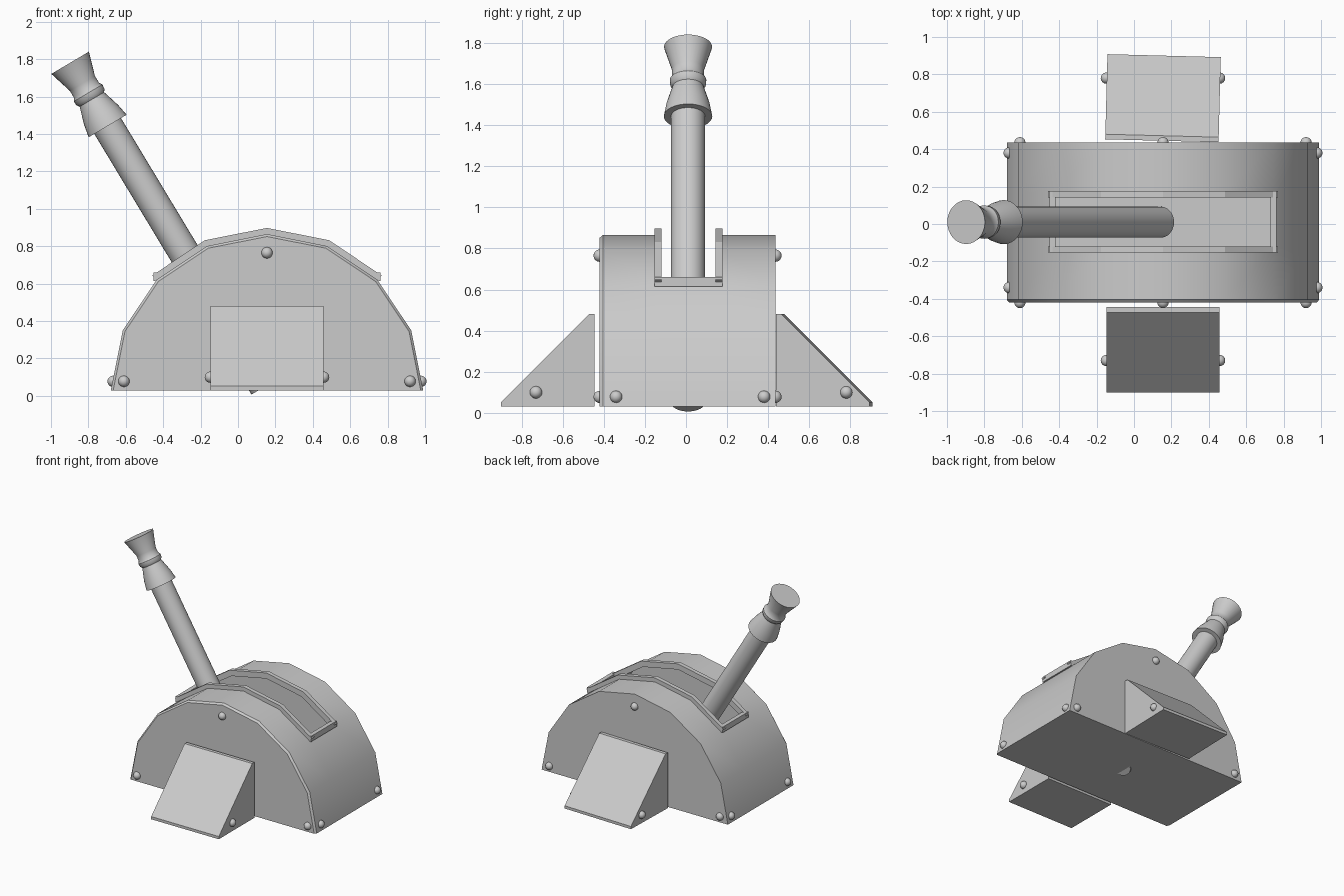
import bpy, bmesh, math
from mathutils import Vector, Matrix

if "Cube" in bpy.data.objects:
    bpy.data.objects.remove(bpy.data.objects["Cube"])

CX, Z0, R = 0.155, 0.03, 0.835      # half 16-gon housing
LEVER_Y = 0.01


def finish(name, bm, smooth=None, recalc=True):
    if recalc:
        bmesh.ops.recalc_face_normals(bm, faces=bm.faces)
    me = bpy.data.meshes.new(name)
    bm.to_mesh(me)
    bm.free()
    ob = bpy.data.objects.new(name, me)
    bpy.context.collection.objects.link(ob)
    if smooth:
        bpy.ops.object.select_all(action='DESELECT')
        ob.select_set(True)
        bpy.context.view_layer.objects.active = ob
        bpy.ops.object.shade_smooth_by_angle(angle=math.radians(smooth))
    return ob


def arc(r, i):
    a = math.pi * i / 8
    return CX - r * math.cos(a), Z0 + r * math.sin(a)


def prism(bm, outline, to3d, a, b):
    """Extrude a 2D outline between a and b; to3d maps (u, v, w) to a point."""
    lo = [bm.verts.new(to3d(u, v, a)) for u, v in outline]
    hi = [bm.verts.new(to3d(u, v, b)) for u, v in outline]
    bm.faces.new(lo)
    bm.faces.new(hi[::-1])
    n = len(lo)
    for i in range(n):
        j = (i + 1) % n
        bm.faces.new((lo[i], hi[i], hi[j], lo[j]))


def lathe(name, profile, base, axis, segs=32):
    bm = bmesh.new()
    m = Matrix.Translation(base) @ axis.to_track_quat('Z', 'Y').to_matrix().to_4x4()
    rings = [[bm.verts.new(m @ Vector((r * math.cos(2 * math.pi * k / segs),
                                       r * math.sin(2 * math.pi * k / segs), t)))
              for k in range(segs)] for t, r in profile]
    for p, q in zip(rings, rings[1:]):
        for k in range(segs):
            j = (k + 1) % segs
            bm.faces.new((p[k], p[j], q[j], q[k]))
    bm.faces.new(rings[0])
    bm.faces.new(rings[-1])
    return finish(name, bm, 35)


# Housing: hollow half drum with an open slot and a small front bevel
bm = bmesh.new()
rows = []
for y, r in [(-0.42, 0.822), (-0.405, R), (-0.13, R), (0.155, R), (0.435, R)]:
    rows.append([bm.verts.new((arc(r, i)[0], y, arc(r, i)[1])) for i in range(9)])
for k in range(4):
    for i in range(8):
        if k == 2 and 2 <= i <= 5:
            continue                # slot opening
        bm.faces.new((rows[k][i], rows[k][i + 1], rows[k + 1][i + 1], rows[k + 1][i]))
bm.faces.new(rows[0])
bm.faces.new(rows[-1])
bm.faces.new([r[0] for r in rows] + [r[-1] for r in rows[::-1]])
finish("housing", bm, 30)

# Slot frame: two bent rails and two end bars
bm = bmesh.new()
rail = [arc(0.822, i) for i in range(2, 7)] + [arc(0.868, i) for i in range(6, 1, -1)]
for y in (-0.153, 0.143):
    prism(bm, rail, lambda u, v, w: (u, w, v), y, y + 0.034)
for s in (-1, 1):
    xa, xb = CX + s * 0.573, CX + s * 0.607
    bar = [(xa, 0.615), (xb, 0.615), (xb, 0.66), (xa, 0.66)]
    prism(bm, bar, lambda u, v, w: (u, w, v), -0.153, 0.177)
finish("slot_frame", bm)

# Side wedges, the rear one slightly turned
wedge = [(0.445, 0.03), (0.90, 0.03), (0.90, 0.052), (0.472, 0.48), (0.445, 0.48)]
for name, s, turn in (("front_wedge", -1, 0), ("rear_wedge", 1, -1.5)):
    bm = bmesh.new()
    prism(bm, wedge, lambda u, v, w: (w, s * u, v), -0.303, 0.303)
    pivot = Vector((0, s * 0.67, 0))
    bmesh.ops.rotate(bm, verts=bm.verts, cent=pivot,
                     matrix=Matrix.Rotation(math.radians(turn), 3, 'Z'))
    bmesh.ops.translate(bm, verts=bm.verts, vec=(CX, 0, 0))
    finish(name, bm)

# Lever shaft and flared grip
axis = Vector((-0.51, 0, 0.86)).normalized()
foot = Vector((0.143, LEVER_Y, 0.05))
grip_base = Vector((-0.697, LEVER_Y, 1.443))
length = (grip_base - foot).length
lathe("lever_shaft", [(0, 0.083), (length + 0.02, 0.083)], foot,
      (grip_base - foot).normalized())
lathe("lever_grip", [(0, 0.118), (0.07, 0.105), (0.165, 0.076), (0.18, 0.087),
                     (0.205, 0.089), (0.222, 0.078), (0.265, 0.078), (0.393, 0.117)],
      grip_base, axis)

# Rivets on the housing and wedges
bolts = []
for y in (-0.42, 0.435):
    bolts += [(CX - 0.765, y, 0.078), (CX + 0.765, y, 0.078), (CX, y, 0.765)]
for s in (-1, 1):
    bolts += [(CX + s * 0.823, y, 0.078) for y in (-0.34, 0.38)]
    bolts += [(CX + s * 0.303, y, 0.10) for y in (-0.73, 0.78)]
bm = bmesh.new()
for b in bolts:
    bmesh.ops.create_uvsphere(bm, u_segments=16, v_segments=10, radius=0.03,
                              matrix=Matrix.Translation(b))
finish("rivets", bm, 40)
